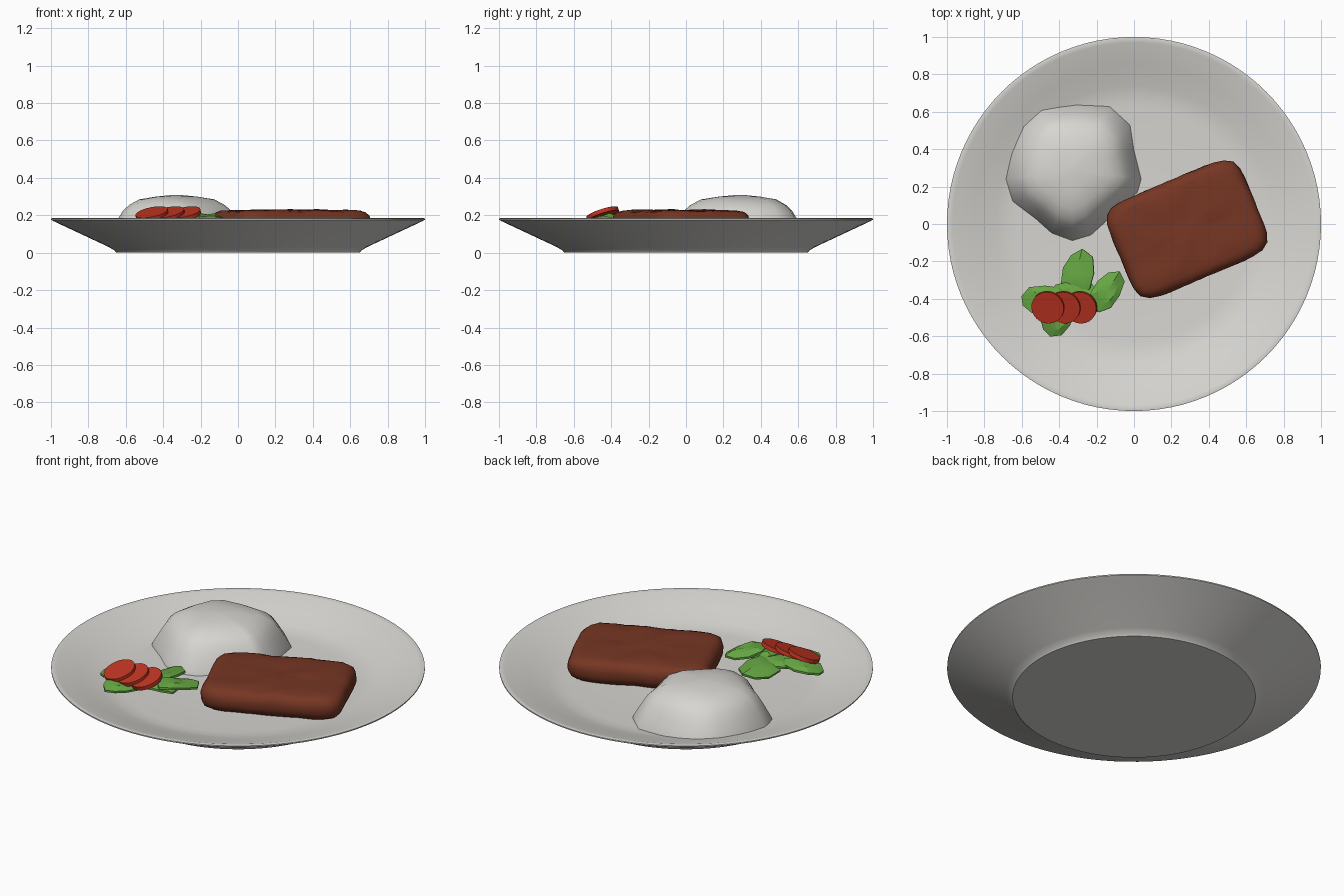
import bpy
import bmesh
import math
from mathutils import Euler, Vector, noise

if "Cube" in bpy.data.objects:
    bpy.data.objects.remove(bpy.data.objects["Cube"])


def material(name, rgb):
    m = bpy.data.materials.new(name)
    m.use_nodes = True
    m.diffuse_color = (*rgb, 1)
    bsdf = next(n for n in m.node_tree.nodes if n.type == "BSDF_PRINCIPLED")
    bsdf.inputs["Base Color"].default_value = (*rgb, 1)
    return m


WHITE = material("warm white", (0.68, 0.67, 0.64))
BROWN = material("seared brown", (0.18, 0.037, 0.017))
GREEN = material("leaf green", (0.13, 0.38, 0.055))
RED = material("tomato red", (0.52, 0.035, 0.016))


def loft(name, rings, mat, angle=None):
    """Skin a stack of equal rings and close both ends."""
    bm = bmesh.new()
    loops = [[bm.verts.new(p) for p in ring] for ring in rings]
    n = len(loops[0])
    for low, high in zip(loops, loops[1:]):
        for i in range(n):
            j = (i + 1) % n
            bm.faces.new((low[i], low[j], high[j], high[i]))
    for end in (loops[0], loops[-1]):
        middle = bm.verts.new(sum((v.co for v in end), Vector()) / n)
        for i in range(n):
            bm.faces.new((end[i], end[(i + 1) % n], middle))
    bmesh.ops.recalc_face_normals(bm, faces=bm.faces)
    mesh = bpy.data.meshes.new(name)
    bm.to_mesh(mesh)
    bm.free()
    mesh.materials.append(mat)
    ob = bpy.data.objects.new(name, mesh)
    bpy.context.collection.objects.link(ob)
    if angle:
        bpy.ops.object.select_all(action="DESELECT")
        ob.select_set(True)
        bpy.context.view_layer.objects.active = ob
        bpy.ops.object.shade_smooth_by_angle(angle=math.radians(angle))
    return ob


def circle(r, z, n):
    turns = [math.tau * i / n for i in range(n)]
    return [Vector((r * math.cos(a), r * math.sin(a), z)) for a in turns]


# Plate: underside from the foot out to the lip, then back in to the well
profile = [(0.65, 0), (0.66, 0.012), (0.69, 0.03), (0.985, 0.168), (1, 0.176),
           (1, 0.183), (0.99, 0.185), (0.97, 0.181), (0.85, 0.142), (0.74, 0.108),
           (0.69, 0.096), (0.63, 0.091), (0.3, 0.09)]
loft("plate", [circle(r, z, 96) for r, z in profile], WHITE, 40)

# Rice mound: an uneven footprint shrinking to a low crown
foot = [(-.69, .24), (-.66, .38), (-.6, .53), (-.5, .62), (-.31, .64), (-.13, .63),
        (-.02, .53), (0, .4), (.04, .24), (.02, .17), (-.13, .03), (-.23, -.06),
        (-.33, -.09), (-.44, -.05), (-.53, .03), (-.65, .12)]
centre = Vector((-0.33, 0.29, 0))
mound = []
for scale, z in [(1, 0.085), (0.98, 0.11), (0.86, 0.185), (0.79, 0.225),
                 (0.7, 0.255), (0.55, 0.285), (0.3, 0.3), (0.08, 0.308)]:
    mound.append([centre + (Vector((x, y, 0)) - centre) * scale + Vector((0, 0, z))
                  for x, y in foot])
loft("rice_mound", mound, WHITE, 60)


# Steak: rounded block, turned on the plate, with a rough seared top
def rounded_rect(half_x, half_y, n=56, power=7):
    points = []
    for i in range(n):
        a = math.tau * i / n
        c, s = math.cos(a), math.sin(a)
        r = (abs(c / half_x) ** power + abs(s / half_y) ** power) ** (-1 / power)
        points.append(Vector((r * c, r * s, 0)))
    return points


slab = []
turn = Euler((0, 0, math.radians(23)))
for inset, z in [(0.03, 0.095), (0.012, 0.11), (0, 0.14), (0, 0.175), (0.008, 0.2),
                 (0.025, 0.217), (0.05, 0.224), (0.1, 0.227), (0.15, 0.228),
                 (0.2, 0.228), (0.24, 0.228)]:
    ring = []
    for p in rounded_rect(0.39 - inset, 0.275 - inset):
        p.z = z
        bump = noise.noise(p * 9)
        grain = noise.noise(p * 28)
        p.z += 0.007 * bump + 0.003 * grain
        p.x *= 1 + 0.02 * bump
        p.y *= 1 + 0.02 * grain
        p.rotate(turn)
        ring.append(p + Vector((0.283, -0.028, 0)))
    slab.append(ring)
loft("steak", slab, BROWN, 35)


# Salad leaves: thin, slightly cupped, ragged discs
def leaf(name, at, size, tilt, spin):
    rot = Euler((tilt[0], tilt[1], spin))
    rings = []
    for r, z in [(0.5, 0), (1, -0.012), (1, 0), (0.6, 0.016)]:
        ring = circle(r, 0, 9)
        for i, p in enumerate(ring):
            ragged = 1 + 0.07 * math.sin(i * 2.4 + spin)
            p.x *= size[0] * ragged
            p.y *= size[1] * ragged
            p.z = z + 0.006 * math.cos(i * 2)
            p.rotate(rot)
            p += Vector(at)
        rings.append(ring)
    loft(name, rings, GREEN, 25)


leaves = [((-0.3, -0.27, 0.16), (0.13, 0.09), (-0.22, 0), 1.4),
          ((-0.145, -0.36, 0.185), (0.12, 0.075), (0, 0.12), 1.0),
          ((-0.33, -0.39, 0.165), (0.14, 0.09), (0, 0), 0.2),
          ((-0.49, -0.4, 0.17), (0.12, 0.075), (0, -0.1), 0.1),
          ((-0.41, -0.51, 0.165), (0.1, 0.08), (0.1, 0), 0.9),
          ((-0.22, -0.41, 0.175), (0.1, 0.07), (0, 0.1), 0.4)]
for i, spec in enumerate(leaves):
    leaf(f"salad_leaf_{i + 1}", *spec)

# Tomato slices: overlapping tilted discs, each leaning on the next
lean = Euler((0.3, -0.2, 0))
for i in range(3):
    rings = []
    for z in (-0.011, 0.011):
        ring = circle(0.088, z, 24)
        for p in ring:
            p.rotate(lean)
            p += Vector((-0.46 + 0.087 * i, -0.445, 0.207))
        rings.append(ring)
    loft(f"tomato_slice_{i + 1}", rings, RED, 35)
